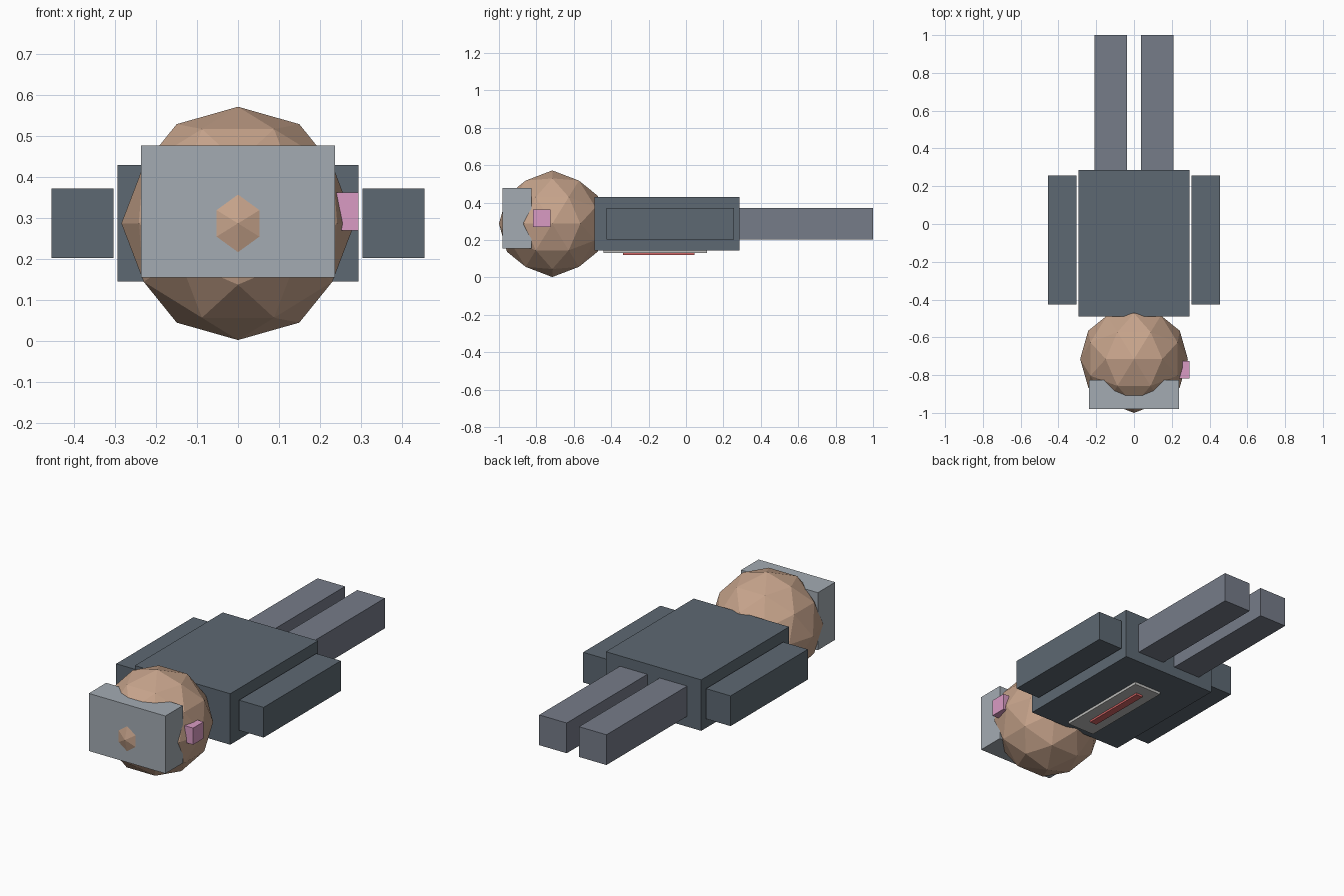
import bpy
from math import radians
from mathutils import Matrix

if "Cube" in bpy.data.objects:
    bpy.data.objects.remove(bpy.data.objects["Cube"])


def material(name, rgb):
    m = bpy.data.materials.new(name)
    m.diffuse_color = (*rgb, 1)
    m.use_nodes = True
    m.node_tree.nodes["Principled BSDF"].inputs["Base Color"].default_value = m.diffuse_color
    return m


shirt = material("slate", (0.11, 0.14, 0.17))
trousers = material("slate_light", (0.18, 0.20, 0.25))
skin = material("skin", (0.57, 0.37, 0.26))
silver = material("silver", (0.37, 0.41, 0.45))
pale = material("pale_grey", (0.50, 0.50, 0.49))
pink = material("pink", (0.70, 0.33, 0.55))
red = material("red", (0.65, 0.13, 0.13))


def box(name, x, y, z, mat):
    """Box from (min, max) ranges on each axis."""
    bpy.ops.mesh.primitive_cube_add(size=1)
    ob = bpy.context.object
    ob.name = name
    size = [r[1] - r[0] for r in (x, y, z)]
    mid = [(r[0] + r[1]) / 2 for r in (x, y, z)]
    ob.data.transform(Matrix.Diagonal((*size, 1)))
    ob.location = mid
    ob.data.materials.append(mat)
    return ob


# Torso
box("torso", (-0.295, 0.295), (-0.49, 0.287), (0.145, 0.43), shirt)

# Arms and legs, one of each per side
for side, s in (("left", -1), ("right", 1)):
    box(side + "_arm", sorted((s * 0.304, s * 0.456)), (-0.425, 0.257), (0.203, 0.372), shirt)
    box(side + "_leg", sorted((s * 0.038, s * 0.208)), (0.287, 1.0), (0.203, 0.372), trousers)

# Head: low-poly icosphere turned so edge midpoints lie on the axes
bpy.ops.mesh.primitive_ico_sphere_add(subdivisions=2, radius=0.285)
head = bpy.context.object
head.name = "head"
head.data.transform(Matrix.Rotation(radians(-58.283), 4, 'X') @ Matrix.Rotation(radians(90), 4, 'Z'))
head.location = (0, -0.715, 0.287)
head.data.materials.append(skin)

# Block over the crown, and small clip on the side of the head
box("head_block", (-0.237, 0.237), (-0.98, -0.826), (0.155, 0.477), silver)
box("side_clip", (0.20, 0.295), (-0.818, -0.725), (0.27, 0.363), pink)

# Panel and stripe on the underside of the torso
box("chest_panel", (-0.085, 0.085), (-0.44, 0.112), (0.130, 0.150), pale)
box("chest_stripe", (-0.021, 0.021), (-0.337, 0.045), (0.119, 0.135), red)
